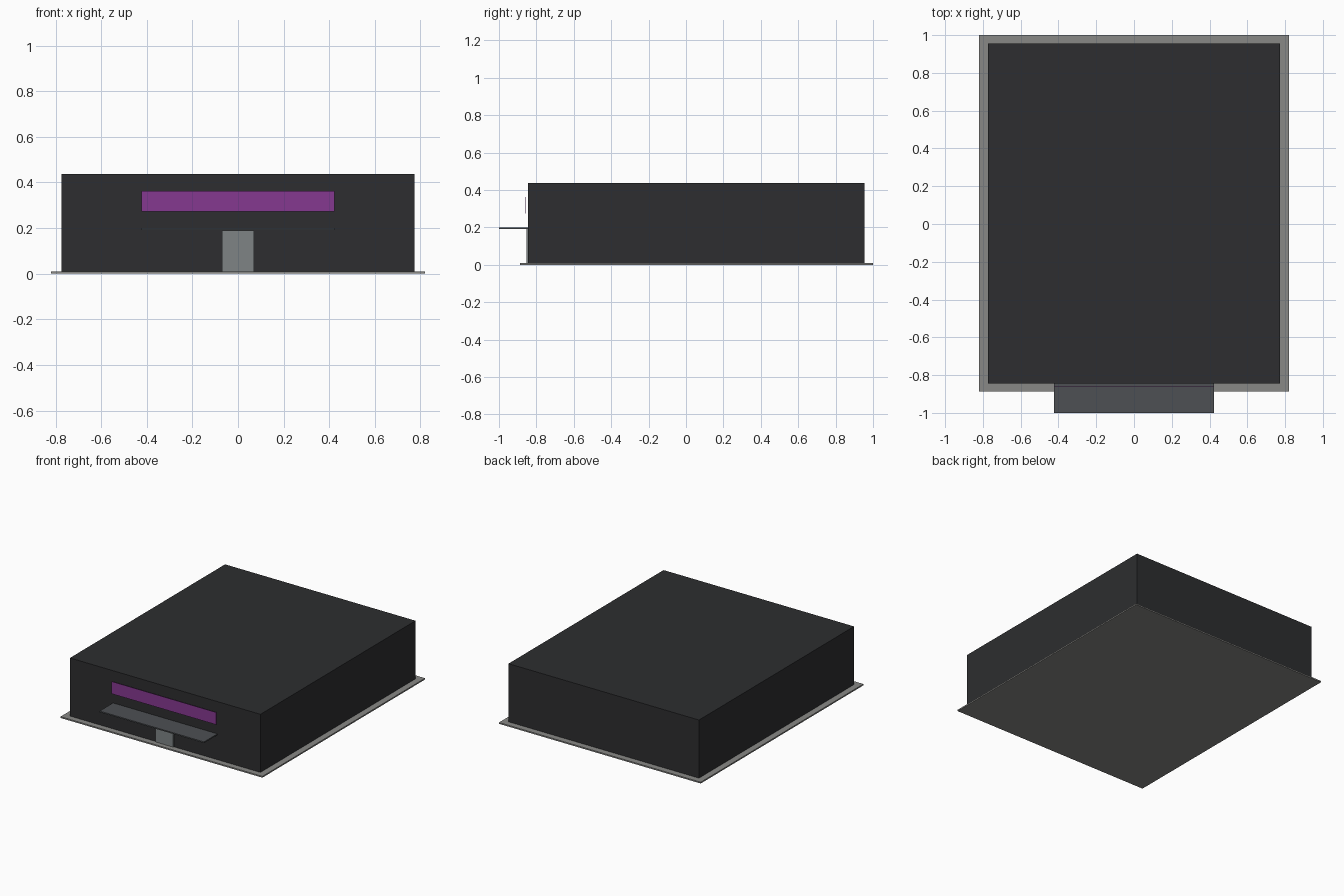
import bpy

if "Cube" in bpy.data.objects:
    bpy.data.objects.remove(bpy.data.objects["Cube"])


def material(name, rgb):
    mat = bpy.data.materials.new(name)
    mat.diffuse_color = (*rgb, 1.0)
    mat.use_nodes = True
    mat.node_tree.nodes["Principled BSDF"].inputs["Base Color"].default_value = mat.diffuse_color
    return mat


def box(name, half_width, y0, y1, z0, z1, mat):
    """Box centred on x = 0 between the given y and z limits."""
    bpy.ops.mesh.primitive_cube_add(size=1, location=(0, (y0 + y1) / 2, (z0 + z1) / 2))
    obj = bpy.context.object
    obj.name = name
    obj.scale = (2 * half_width, y1 - y0, z1 - z0)
    bpy.ops.object.transform_apply(location=False, rotation=False, scale=True)
    obj.data.materials.append(mat)
    return obj


charcoal = material("charcoal", (0.026, 0.027, 0.029))
concrete = material("concrete", (0.25, 0.25, 0.24))
steel = material("steel", (0.075, 0.08, 0.087))
glass = material("glass", (0.21, 0.23, 0.235))
purple = material("purple", (0.235, 0.04, 0.28))

# Ground slab and main hall
box("base_slab", 0.82, -0.888, 1.0, 0.0, 0.01, concrete)
box("building", 0.774, -0.845, 0.955, 0.01, 0.437, charcoal)

# Front entrance: door, canopy above it, sign panel standing off the wall
FRONT = -0.845
box("door", 0.07, FRONT - 0.007, FRONT, 0.01, 0.19, glass)
box("canopy", 0.424, -1.0, FRONT, 0.191, 0.2, steel)
box("sign_panel", 0.424, FRONT - 0.015, FRONT - 0.012, 0.273, 0.363, purple)
